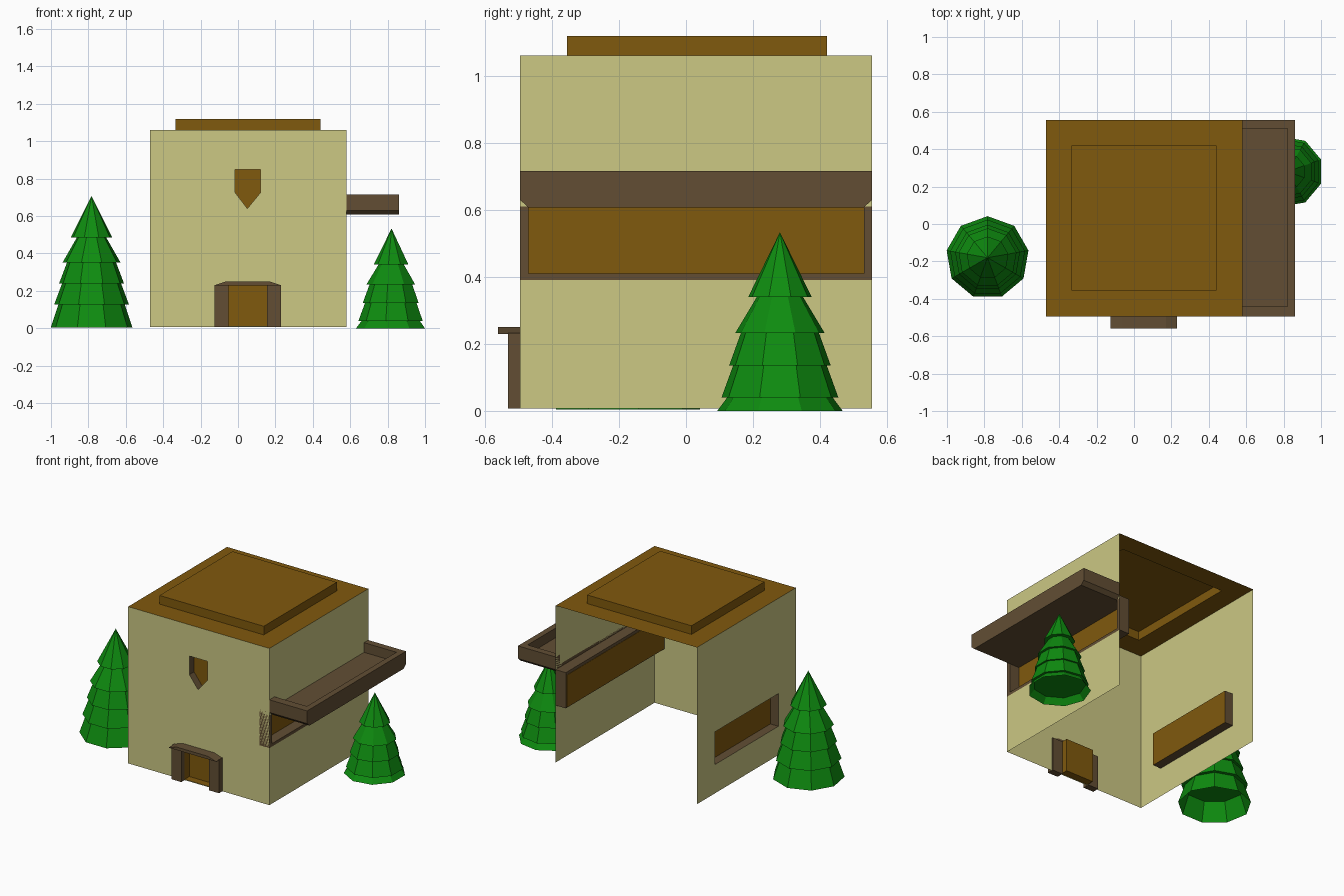
import bpy, bmesh, math

cube = bpy.data.objects.get("Cube")
if cube:
    bpy.data.objects.remove(cube)


def material(name, rgb):
    mat = bpy.data.materials.new(name)
    mat.use_nodes = True
    mat.diffuse_color = (*rgb, 1)
    mat.node_tree.nodes["Principled BSDF"].inputs["Base Color"].default_value = (*rgb, 1)
    return mat


PLASTER = material("pale plaster", (0.604, 0.578, 0.231))
OCHRE = material("ochre brown", (0.216, 0.1, 0.004))
TIMBER = material("dark timber", (0.122, 0.076, 0.034))
GREEN = material("tree green", (0.0044, 0.262, 0.005))

# House extents
X0, X1, Y0, Y1, Z0, Z1 = -0.47, 0.58, -0.495, 0.555, 0.007, 1.06


def place(axis, pos, u, v):
    return {"x": (pos, u, v), "y": (u, pos, v), "z": (u, v, pos)}[axis]


def finish(name, bm, *mats, recalc=True):
    if recalc:
        bmesh.ops.recalc_face_normals(bm, faces=bm.faces)
    mesh = bpy.data.meshes.new(name)
    bm.to_mesh(mesh)
    bm.free()
    for mat in mats:
        mesh.materials.append(mat)
    obj = bpy.data.objects.new(name, mesh)
    bpy.context.collection.objects.link(obj)
    return obj


def rect(u0, u1, v0, v1):
    return [(u0, v0), (u1, v0), (u1, v1), (u0, v1)]


def sheet(name, axis, pos, outline, holes, mat, normal):
    """Flat sheet with holes."""
    bm = bmesh.new()
    edges = []
    for loop in [outline] + holes:
        vs = [bm.verts.new(place(axis, pos, u, v)) for u, v in loop]
        edges += [bm.edges.new((vs[i - 1], vs[i])) for i in range(len(vs))]
    bmesh.ops.triangle_fill(bm, edges=edges, use_beauty=True, normal=normal)
    for face in bm.faces:
        face.normal_update()
        if sum(a * b for a, b in zip(face.normal, normal)) < 0:
            face.normal_flip()
    return finish(name, bm, mat, recalc=False)


def prism(name, axis, a, b, outline, mat, back_mat=None, open_front=False):
    """Outline extruded from a to b; with open_front it is a recess."""
    bm = bmesh.new()
    front = [bm.verts.new(place(axis, a, u, v)) for u, v in outline]
    back = [bm.verts.new(place(axis, b, u, v)) for u, v in outline]
    for i in range(len(outline)):
        bm.faces.new((front[i - 1], front[i], back[i], back[i - 1]))
    bm.faces.new(back).material_index = 1 if back_mat else 0
    if not open_front:
        bm.faces.new(front)
    mats = [mat, back_mat] if back_mat else [mat]
    return finish(name, bm, *mats)


# Openings
door = rect(-0.05, 0.155, 0.012, 0.232)
small_window = [(-0.015, 0.85), (-0.015, 0.725), (0.05, 0.64), (0.12, 0.725), (0.12, 0.85)]
side_window = rect(-0.31, 0.362, 0.2, 0.42)
hatch = rect(-0.335, 0.44, -0.355, 0.42)

# Walls, open at the back and bottom
sheet("front_wall", "y", Y0, rect(X0, X1, Z0, Z1), [door, small_window], PLASTER, (0, -1, 0))
sheet("right_wall", "x", X0, rect(Y0, Y1, Z0, Z1), [side_window], PLASTER, (-1, 0, 0))
sheet("left_wall_lower", "x", X1, rect(Y0, Y1, Z0, 0.39), [], PLASTER, (1, 0, 0))
sheet("left_wall_upper", "x", X1, rect(Y0, Y1, 0.61, Z1), [], PLASTER, (1, 0, 0))

# Roof with hollow raised panel
sheet("roof", "z", Z1, rect(X0, X1, Y0, Y1), [hatch], OCHRE, (0, 0, 1))
prism("roof_panel", "z", Z1, 1.118, hatch, OCHRE, open_front=True)

# Recessed door and windows
prism("door", "y", Y0, Y0 + 0.05, door, OCHRE, open_front=True)
prism("front_window", "y", Y0, Y0 + 0.05, small_window, TIMBER, OCHRE, True)
prism("right_window", "x", X0, X0 + 0.06, side_window, TIMBER, OCHRE, True)

# Door frame
for side, x in (("right", -0.125), ("left", 0.155)):
    prism(side + "_door_post", "y", -0.53, -0.485, rect(x, x + 0.075, Z0, 0.232), TIMBER)
prism("door_lintel", "y", -0.56, Y0, [(-0.125, 0.23), (0.23, 0.23), (0.17, 0.25), (-0.065, 0.25)], TIMBER)

# Long window below the balcony
prism("long_window_panel", "x", 0.503, 0.508, rect(Y0 + 0.01, Y1 - 0.01, 0.395, 0.61), OCHRE)
prism("long_window_sill", "x", 0.505, X1, rect(Y0, Y1, 0.39, 0.41), TIMBER)
for side, y in (("front", Y0), ("back", Y1 - 0.025)):
    prism(side + "_long_window_jamb", "x", 0.505, X1, rect(y, y + 0.025, 0.41, 0.61), TIMBER)
prism("long_window_head", "x", 0.505, X1, rect(Y0, Y1, 0.607, 0.63), TIMBER)

# Balcony: tray with chamfered ends and a front rail
TOP, FLOOR = 0.715, 0.65
under = [(Y0, TOP), (Y0, 0.63), (Y0 + 0.025, 0.607), (Y1 - 0.025, 0.607), (Y1, 0.63), (Y1, TOP)]
notch = [(0.51, TOP), (0.51, FLOOR), (-0.44, FLOOR), (-0.44, TOP)]
prism("balcony_tray", "x", X1, 0.82, under + notch, TIMBER)
prism("balcony_front_rail", "x", 0.82, 0.86, under, TIMBER)


# Trees: stacked nine-sided skirts, open underneath
def tree(name, x, y, turn, tiers, apex):
    bm = bmesh.new()
    sides = 9

    def ring(r, z):
        angles = [turn + math.tau * i / sides for i in range(sides)]
        return [bm.verts.new((x + r * math.cos(a), y + r * math.sin(a), z)) for a in angles]

    def bridge(a, b):
        for i in range(sides):
            bm.faces.new((a[i - 1], b[i - 1], b[i], a[i]))

    tip = bm.verts.new((x, y, apex))
    above = None
    level = apex
    for r_top, r_bottom, z in tiers:
        low = ring(r_bottom, z)
        if above is None:
            for i in range(sides):
                bm.faces.new((tip, low[i - 1], low[i]))
        else:
            high = ring(r_top, level)
            bridge(above, high)
            bridge(high, low)
        above, level = low, z
        last_top = above if r_top == 0 else high
    bm.faces.new(last_top)
    for face in bm.faces:
        face.normal_update()
    return finish(name, bm, GREEN, recalc=False)


tree("right_tree", -0.783, -0.18, math.pi / 2,
     [(0, 0.113, 0.485), (0.08, 0.157, 0.352), (0.133, 0.176, 0.24),
      (0.16, 0.203, 0.127), (0.18, 0.222, 0.004)], 0.708)
tree("left_tree", 0.821, 0.28, math.pi,
     [(0, 0.096, 0.34), (0.07, 0.135, 0.233), (0.118, 0.154, 0.135),
      (0.142, 0.177, 0.04), (0.16, 0.19, 0.0)], 0.533)
